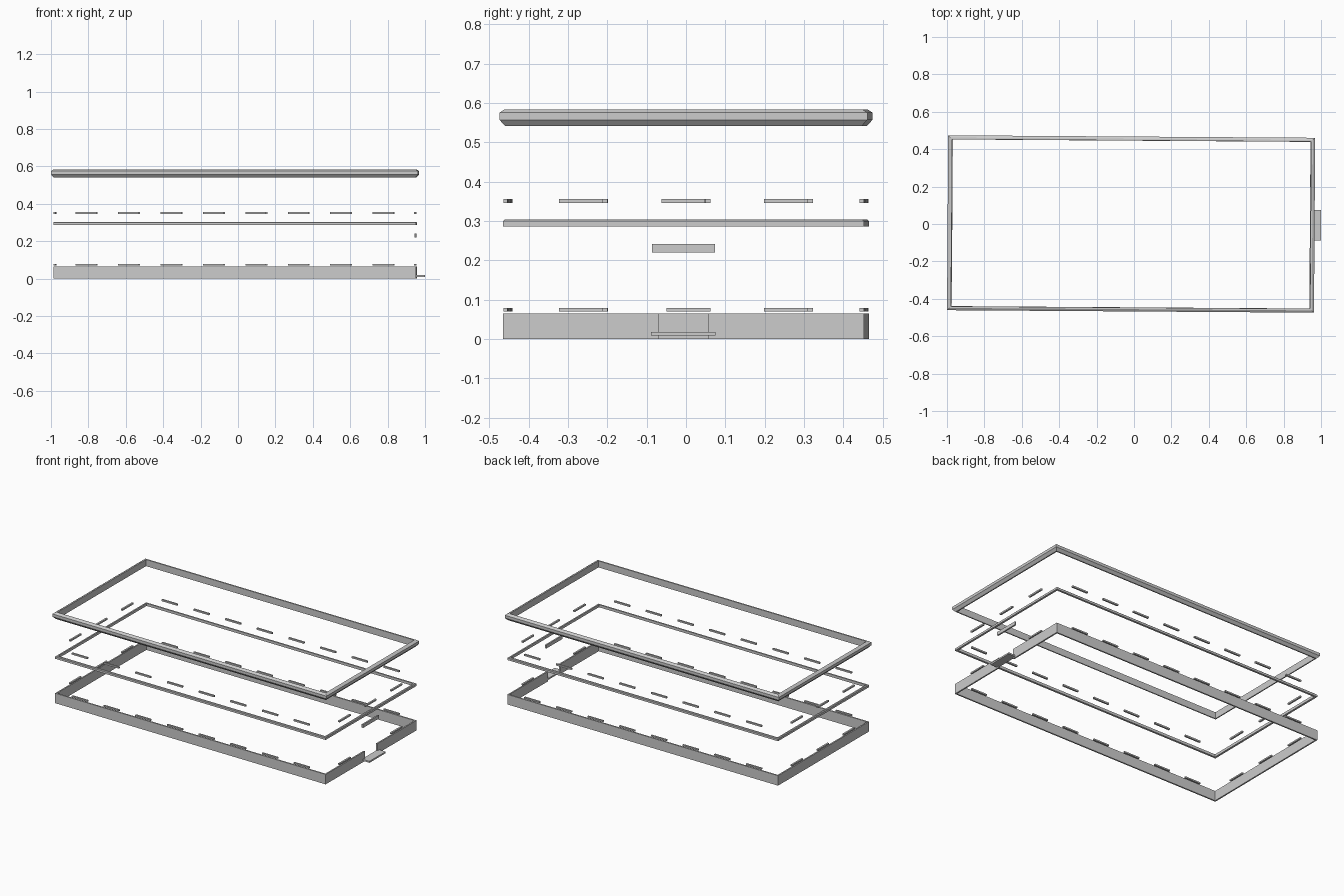
import bpy
import bmesh
from mathutils import Matrix

if "Cube" in bpy.data.objects:
    bpy.data.objects.remove(bpy.data.objects["Cube"], do_unlink=True)

# The whole stack sits slightly turned and off centre
PLACE = Matrix.Translation((-0.0155, 0, 0)) @ Matrix.Rotation(-0.0068, 4, "Z")
HX, HY = 0.969, 0.4585      # half size of the base frame
STRIP = 0.111               # length of one strip
THICK = 0.011               # depth of one strip

grey = bpy.data.materials.new("light_grey")
grey.use_nodes = True
grey.diffuse_color = (0.6, 0.6, 0.6, 1)
grey.node_tree.nodes["Principled BSDF"].inputs["Base Color"].default_value = (0.6, 0.6, 0.6, 1)


def finish(name, bm):
    bmesh.ops.recalc_face_normals(bm, faces=bm.faces)
    bm.transform(PLACE)
    mesh = bpy.data.meshes.new(name)
    bm.to_mesh(mesh)
    bm.free()
    mesh.materials.append(grey)
    obj = bpy.data.objects.new(name, mesh)
    bpy.context.collection.objects.link(obj)
    return obj


def add_box(bm, x0, x1, y0, y1, z0, z1):
    size = Matrix.Diagonal((x1 - x0, y1 - y0, z1 - z0, 1))
    middle = Matrix.Translation(((x0 + x1) / 2, (y0 + y1) / 2, (z0 + z1) / 2))
    bmesh.ops.create_cube(bm, size=1, matrix=middle @ size)


def box(name, *bounds):
    bm = bmesh.new()
    add_box(bm, *bounds)
    return finish(name, bm)


def frame(name, hx, hy, profile):
    """Sweep a closed (inset, z) profile around a rectangle."""
    bm = bmesh.new()
    loops = [[bm.verts.new((sx * (hx - d), sy * (hy - d), z))
              for sx, sy in ((-1, -1), (1, -1), (1, 1), (-1, 1))] for d, z in profile]
    for a, b in zip(loops, loops[1:] + loops[:1]):
        for i in range(4):
            j = (i + 1) % 4
            bm.faces.new((a[i], a[j], b[j], b[i]))
    return finish(name, bm)


def strips(name, z0, z1, skip_right_middle=False):
    """A dashed rectangle of short adhesive strips."""
    bm = bmesh.new()
    half = STRIP / 2
    for side in (-1, 1):
        for i in range(8):
            x = (i - 3.5) * 0.2268
            y = side * (HY - THICK / 2)
            add_box(bm, x - half, x + half, y - THICK / 2, y + THICK / 2, z0, z1)
        for i in (-1, 0, 1):
            if skip_right_middle and side == 1 and i == 0:
                continue
            x, y = side * (HX - THICK / 2), i * 0.261
            add_box(bm, x - THICK / 2, x + THICK / 2, y - half, y + half, z0, z1)
    return finish(name, bm)


# Base wall, open at the middle of its right end
bm = bmesh.new()
wall, gap = 0.009, 0.0635
half_outline = [(HX, gap), (HX, HY), (-HX, HY), (-HX, -HY), (HX, -HY), (HX, -gap)]
inner = [(HX - wall, gap), (HX - wall, HY - wall), (wall - HX, HY - wall)]
inner += [(x, -y) for x, y in reversed(inner)]
rows = [[bm.verts.new((x, y, z)) for x, y in pts]
        for pts, z in ((half_outline, 0), (half_outline, 0.064), (inner, 0.064), (inner, 0))]
for a, b in zip(rows, rows[1:] + rows[:1]):
    for i in range(5):
        bm.faces.new((a[i], a[i + 1], b[i + 1], b[i]))
for end in (0, -1):
    bm.faces.new([row[end] for row in rows])
finish("base_wall", bm)

# Tab in the opening and the loose plate above it
box("opening_tab", 0.9605, 1.015, -0.082, 0.082, 0.008, 0.018)
box("opening_plate", 0.9585, 0.968, -0.08, 0.08, 0.219, 0.241)

# Two layers of strips
strips("lower_strips", 0.07, 0.079, skip_right_middle=True)
strips("upper_strips", 0.345, 0.355)

# Thin middle frame with a small top chamfer
frame("middle_frame", HX, HY,
      [(0, 0.286), (0, 0.299), (0.004, 0.303), (0.013, 0.303), (0.013, 0.286)])

# Bevelled top frame
frame("top_frame", 0.981, 0.4675,
      [(0.014, 0.541), (0, 0.557), (0, 0.575), (0.012, 0.583), (0.021, 0.583), (0.021, 0.541)])
